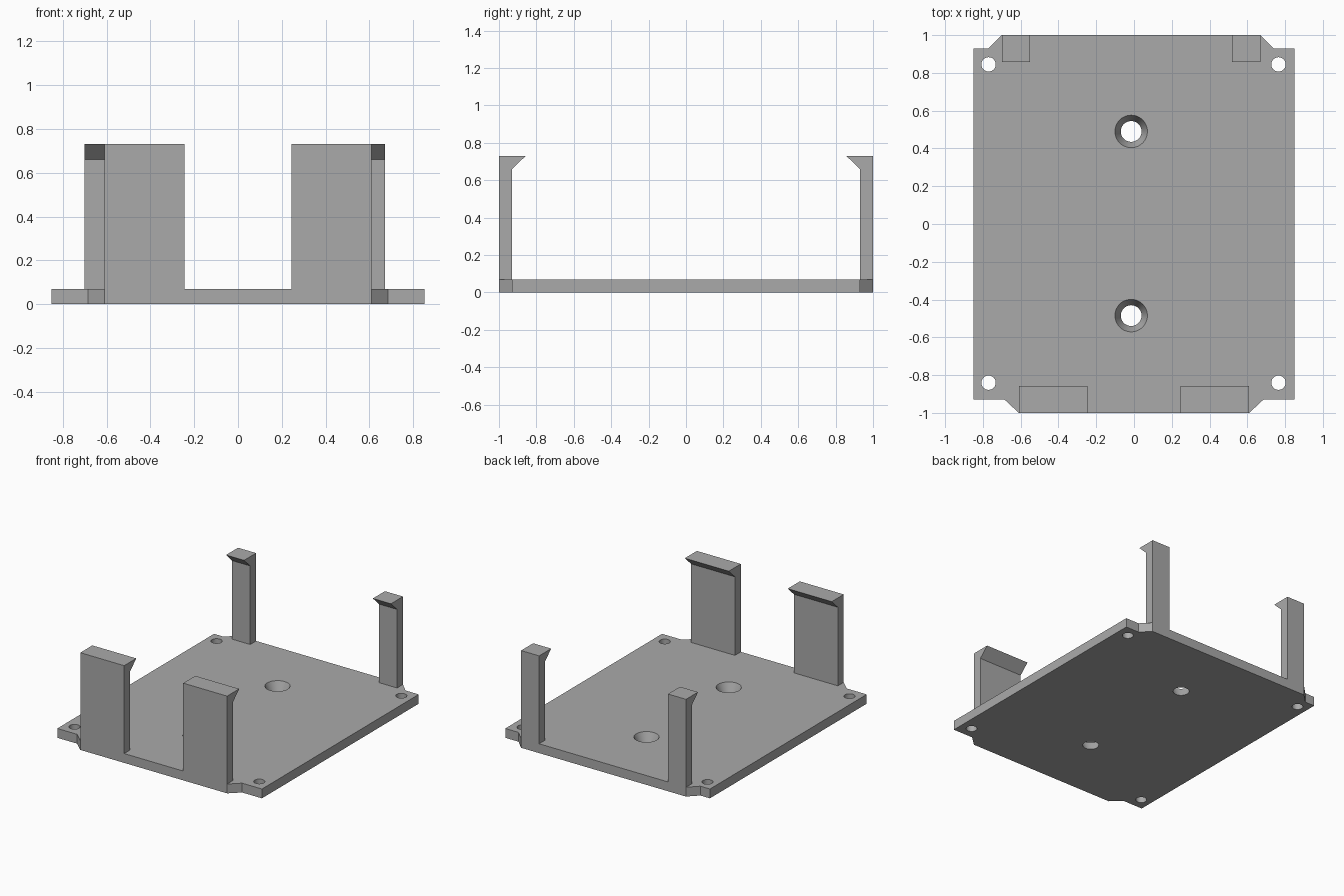
import bpy
import bmesh
from math import radians
from mathutils import Vector

cube = bpy.data.objects.get("Cube")
if cube:
    bpy.data.objects.remove(cube, do_unlink=True)

THICK = 0.07    # base plate
TOP = 0.73      # clip height
WALL = 0.07     # clip wall and edge notch depth

gray = bpy.data.materials.new("plain gray")
gray.use_nodes = True
color = (0.4, 0.4, 0.4, 1)
gray.diffuse_color = color
gray.node_tree.nodes["Principled BSDF"].inputs["Base Color"].default_value = color


def extrude(name, outline, direction):
    """Solid made by sweeping a closed outline along a vector."""
    bm = bmesh.new()
    face = bm.faces.new([bm.verts.new(p) for p in outline])
    swept = bmesh.ops.extrude_face_region(bm, geom=[face])["geom"]
    verts = [v for v in swept if isinstance(v, bmesh.types.BMVert)]
    bmesh.ops.translate(bm, verts=verts, vec=Vector(direction))
    bmesh.ops.recalc_face_normals(bm, faces=bm.faces)
    mesh = bpy.data.meshes.new(name)
    bm.to_mesh(mesh)
    bm.free()
    obj = bpy.data.objects.new(name, mesh)
    bpy.context.collection.objects.link(obj)
    mesh.materials.append(gray)
    return obj


def drill(target, x, y, low, high):
    """Cut a straight or tapered hole through the plate."""
    flare = (high - low) / THICK * 0.05
    bpy.ops.mesh.primitive_cone_add(
        vertices=48, radius1=low - flare, radius2=high + flare,
        depth=THICK + 0.1, location=(x, y, THICK / 2))
    cutter = bpy.context.object
    cutter.data.materials.append(gray)
    mod = target.modifiers.new("hole", 'BOOLEAN')
    mod.operation = 'DIFFERENCE'
    mod.solver = 'EXACT'
    mod.object = cutter
    bpy.context.view_layer.objects.active = target
    bpy.ops.object.modifier_apply(modifier=mod.name)
    bpy.data.objects.remove(cutter, do_unlink=True)


# Base plate with notched, chamfered corners
edge, notch = 0.85, 1 - WALL
outline = [
    (-edge, -notch), (-0.685, -notch), (-0.61, -1), (0.61, -1),
    (0.685, -notch), (edge, -notch), (edge, notch), (0.74, notch),
    (0.67, 1), (-0.70, 1), (-0.77, notch), (-edge, notch)]
plate = extrude("base_plate", [(x, y, 0) for x, y in outline], (0, 0, THICK))

# Corner screw holes and countersunk centre holes
for x in (-0.77, 0.765):
    for y in (-0.84, 0.845):
        drill(plate, x, y, 0.038, 0.038)
for y in (-0.485, 0.49):
    drill(plate, -0.015, y, 0.055, 0.086)

# Upright clips with hooks facing inward
hook = [(1, THICK), (notch, THICK), (notch, 0.66), (0.857, TOP), (1, TOP)]
clips = {
    "front_right_clip": (-1, -0.61, -0.245),
    "front_left_clip": (-1, 0.245, 0.61),
    "back_right_clip": (1, -0.70, -0.55),
    "back_left_clip": (1, 0.52, 0.67)}
for name, (side, x0, x1) in clips.items():
    extrude(name, [(x0, side * y, z) for y, z in hook], (x1 - x0, 0, 0))

# Smooth hole walls, crisp edges
bpy.ops.object.select_all(action='DESELECT')
plate.select_set(True)
bpy.context.view_layer.objects.active = plate
bpy.ops.object.shade_smooth_by_angle(angle=radians(30))
